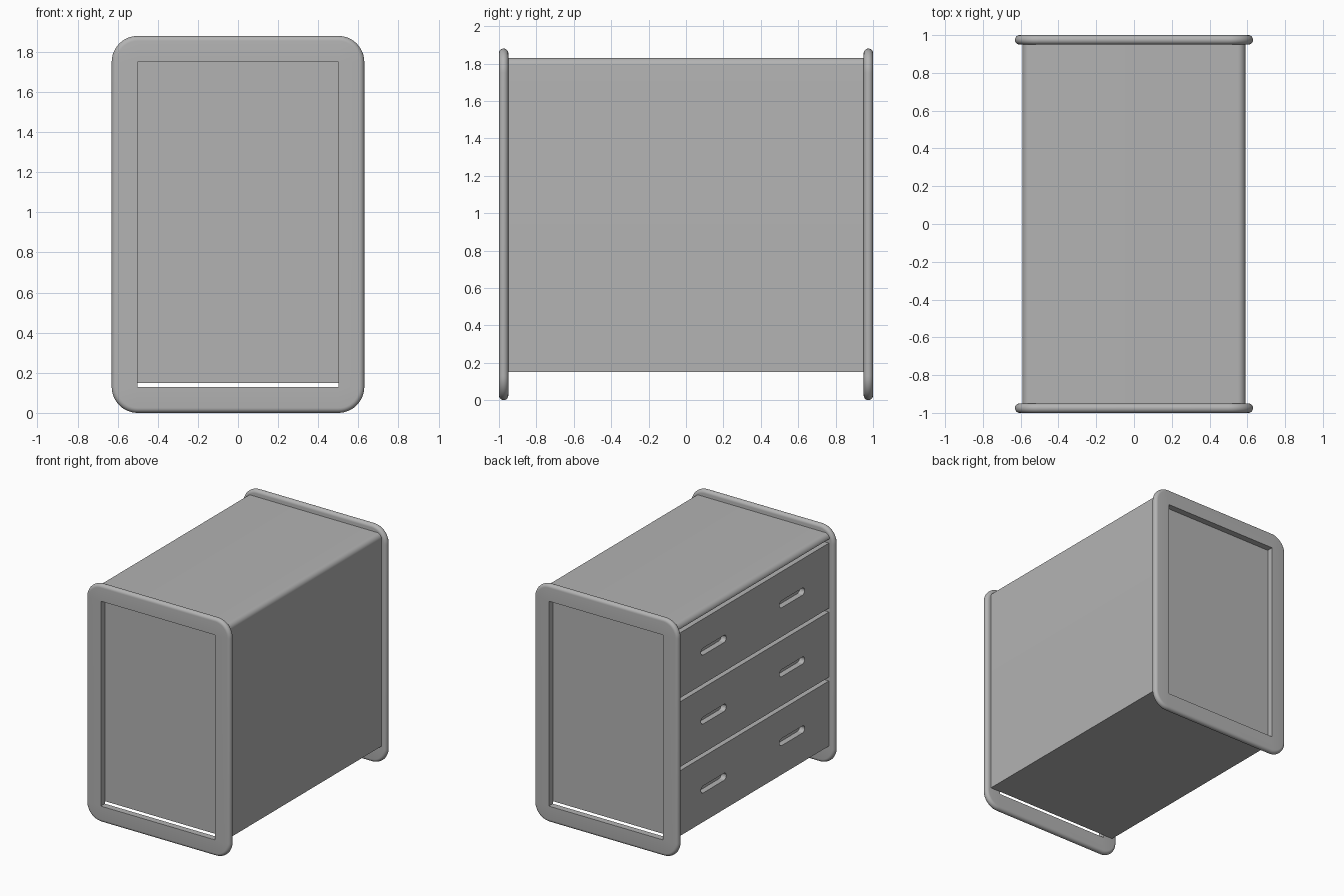
import bpy, bmesh, math
from mathutils import Vector

cube = bpy.data.objects.get("Cube")
if cube:
    bpy.data.objects.remove(cube, do_unlink=True)

grey = bpy.data.materials.new("plain grey")
grey.use_nodes = True
colour = (0.45, 0.45, 0.45, 1)
grey.diffuse_color = colour
grey.node_tree.nodes["Principled BSDF"].inputs["Base Color"].default_value = colour

TOP, BOTTOM = 1.83, 0.15
SIDE, CORE = 0.59, -0.5
END = 0.95


def finish(name, bm, smooth=True):
    bmesh.ops.remove_doubles(bm, verts=bm.verts, dist=1e-5)
    bmesh.ops.recalc_face_normals(bm, faces=bm.faces)
    mesh = bpy.data.meshes.new(name)
    bm.to_mesh(mesh)
    bm.free()
    mesh.materials.append(grey)
    obj = bpy.data.objects.new(name, mesh)
    bpy.context.collection.objects.link(obj)
    if smooth:
        bpy.ops.object.select_all(action='DESELECT')
        obj.select_set(True)
        bpy.context.view_layer.objects.active = obj
        bpy.ops.object.shade_smooth_by_angle(angle=math.radians(35))
    return obj


def arc(cx, cz, radius, start, end, steps=10):
    angles = [math.radians(start + (end - start) * i / steps) for i in range(steps + 1)]
    return [(cx + radius * math.cos(a), cz + radius * math.sin(a)) for a in angles]


def prism(bm, points, direction):
    face = bm.faces.new([bm.verts.new(p) for p in points])
    new = bmesh.ops.extrude_face_region(bm, geom=[face])["geom"]
    verts = [g for g in new if isinstance(g, bmesh.types.BMVert)]
    bmesh.ops.translate(bm, verts=verts, vec=Vector(direction))


# Cabinet: rounded top edges and an overhanging lip above the drawers
r = 0.04
profile = [(CORE, BOTTOM), (SIDE, BOTTOM)]
profile += arc(SIDE - r, TOP - r, r, 0, 90)
profile += arc(r - SIDE, TOP - r, r, 90, 180)
profile += [(CORE, TOP - r)]
bm = bmesh.new()
prism(bm, [(x, -END, z) for x, z in profile], (0, 2 * END, 0))
finish("cabinet_body", bm)

# End frames: a rounded rim swept around a square opening
HALF_W, LOW, HIGH, RIM = 0.5, 0.13, 1.75, 0.13
half = 0.025
section = [(0, -half)] + arc(RIM - half, 0, half, -90, 90, 12) + [(0, half)]
corners = [(HALF_W, HIGH, 0), (-HALF_W, HIGH, 90), (-HALF_W, LOW, 180), (HALF_W, LOW, 270)]
for name, y in (("front_end_frame", -0.975), ("back_end_frame", 0.975)):
    bm = bmesh.new()
    loops = []
    for radius, dy in section:
        outline = [p for cx, cz, a in corners for p in arc(cx, cz, radius, a, a + 90, 12)]
        loops.append([bm.verts.new((x, y + dy, z)) for x, z in outline])
    for i, loop in enumerate(loops):
        other = loops[(i + 1) % len(loops)]
        for j in range(len(loop)):
            k = (j + 1) % len(loop)
            bm.faces.new((loop[j], loop[k], other[k], other[j]))
    bmesh.ops.dissolve_degenerate(bm, dist=1e-5, edges=bm.edges)
    finish(name, bm)

# Drawer fronts with a pair of slotted grips
PITCH, HEIGHT = 0.545, 0.515
GRIP, GRIP_R, GRIP_Y = 0.13, 0.028, 0.49
for level, label in enumerate(("lower", "middle", "upper")):
    z0 = BOTTOM + level * PITCH
    bm = bmesh.new()
    rect = [(-END, z0), (END, z0), (END, z0 + HEIGHT), (-END, z0 + HEIGHT)]
    prism(bm, [(CORE, y, z) for y, z in rect], (-(SIDE + CORE) + 0.005, 0, 0))
    drawer = finish(label + "_drawer_front", bm, smooth=False)

    bm = bmesh.new()
    zc = z0 + HEIGHT / 2
    for side in (-1, 1):
        yc = side * GRIP_Y
        slot = arc(yc + GRIP, zc, GRIP_R, -90, 90) + arc(yc - GRIP, zc, GRIP_R, 90, 270)
        prism(bm, [(-0.65, y, z) for y, z in slot], (0.11, 0, 0))
    cutter = finish(label + "_grip_cutter", bm, smooth=False)
    cutter.hide_render = True
    cutter.hide_viewport = True
    cut = drawer.modifiers.new("grips", 'BOOLEAN')
    cut.operation = 'DIFFERENCE'
    cut.solver = 'EXACT'
    cut.object = cutter
